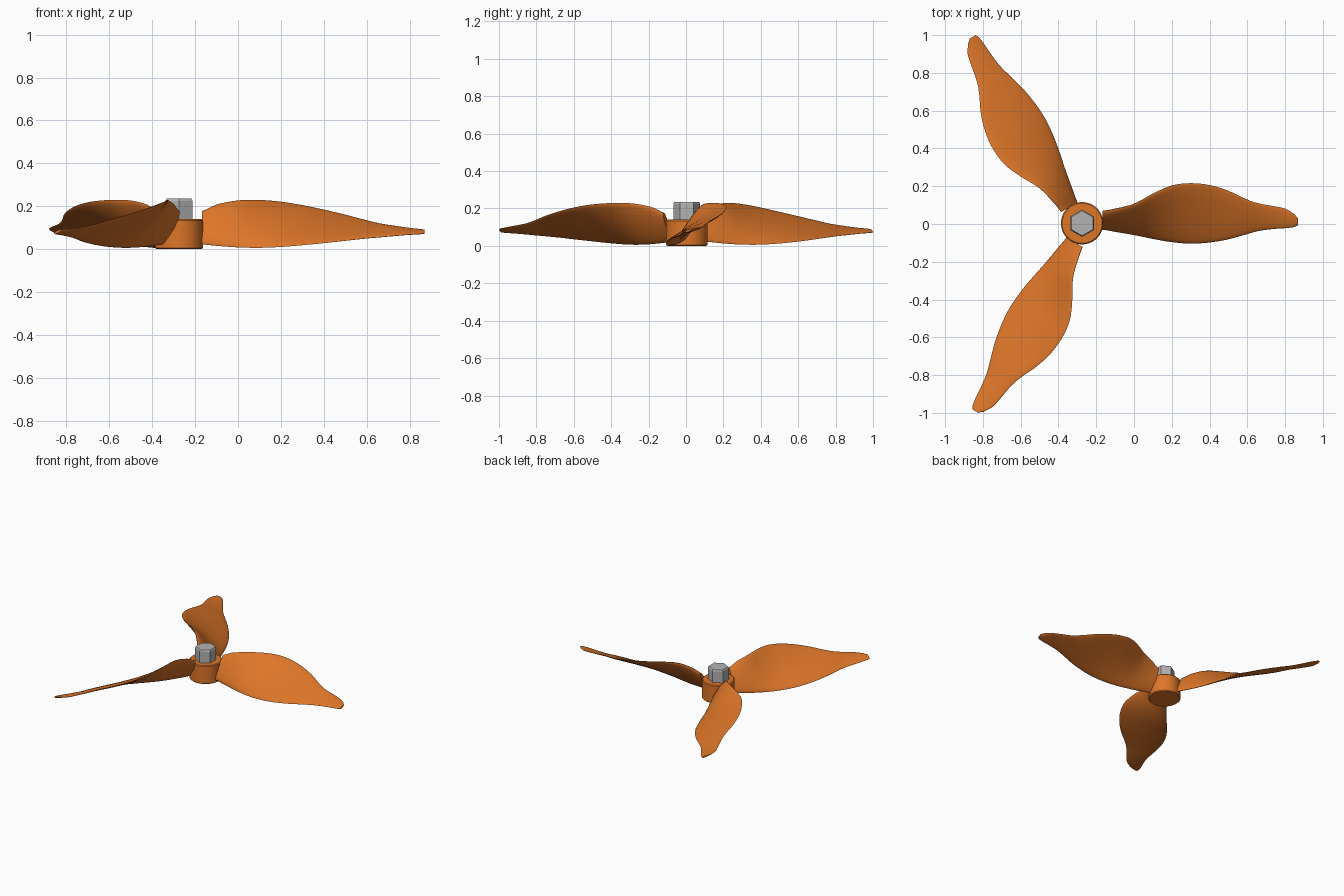
import bpy, bmesh, math
from mathutils import Vector, Matrix

if "Cube" in bpy.data.objects:
    bpy.data.objects.remove(bpy.data.objects["Cube"])

CENTRE = Vector((-0.275, 0.004, 0))

def material(name, col):
    m = bpy.data.materials.new(name)
    m.diffuse_color = (*col, 1)
    m.use_nodes = True
    m.node_tree.nodes["Principled BSDF"].inputs["Base Color"].default_value = m.diffuse_color
    return m

orange = material("orange", (0.72, 0.18, 0.022))
steel = material("steel", (0.45, 0.45, 0.45))

def finish(bm, name, mat, angle):
    bmesh.ops.recalc_face_normals(bm, faces=bm.faces)
    me = bpy.data.meshes.new(name)
    bm.to_mesh(me)
    bm.free()
    ob = bpy.data.objects.new(name, me)
    bpy.context.collection.objects.link(ob)
    me.materials.append(mat)
    if angle:
        bpy.ops.object.select_all(action='DESELECT')
        bpy.context.view_layer.objects.active = ob
        ob.select_set(True)
        bpy.ops.object.shade_smooth_by_angle(angle=math.radians(angle))
    return ob

def loft(bm, rings):
    vs = [[bm.verts.new(p) for p in r] for r in rings]
    for a, b in zip(vs, vs[1:]):
        for i in range(len(a)):
            j = (i + 1) % len(a)
            bm.faces.new((a[i], a[j], b[j], b[i]))
    bm.faces.new(vs[0])
    bm.faces.new(vs[-1][::-1])

def stack(name, profile, sides, mat, angle, phase=0.0):
    bm = bmesh.new()
    loft(bm, [[CENTRE + Vector((r * math.cos(phase + math.tau * i / sides),
                                r * math.sin(phase + math.tau * i / sides), z))
               for i in range(sides)] for r, z in profile])
    return finish(bm, name, mat, angle)

# hub with eased rims, hexagonal nut with chamfered top
stack("hub", [(0.106, 0), (0.112, 0.006), (0.112, 0.134), (0.106, 0.14)], 64, orange, 35)
stack("nut", [(0.072, 0.135), (0.072, 0.225), (0.066, 0.235)], 6, steel, 0, math.pi / 6)

# blade stations: radius, low edge y, low edge z, high edge y, high edge z, thickness
STATIONS = [
    (0.107, -0.032, 0.022, 0.064, 0.178, 0.036),
    (0.175, -0.044, 0.015, 0.076, 0.208, 0.036),
    (0.275, -0.062, 0.008, 0.103, 0.227, 0.034),
    (0.375, -0.083, 0.006, 0.157, 0.229, 0.032),
    (0.475, -0.100, 0.010, 0.200, 0.221, 0.030),
    (0.575, -0.108, 0.018, 0.212, 0.205, 0.028),
    (0.675, -0.102, 0.028, 0.202, 0.184, 0.025),
    (0.775, -0.085, 0.039, 0.172, 0.160, 0.022),
    (0.875, -0.058, 0.050, 0.126, 0.134, 0.020),
    (0.940, -0.040, 0.056, 0.104, 0.118, 0.018),
    (1.020, -0.030, 0.063, 0.090, 0.106, 0.016),
    (1.080, -0.026, 0.068, 0.076, 0.097, 0.015),
    (1.125, -0.020, 0.071, 0.048, 0.092, 0.014),
    (1.144, -0.010, 0.073, 0.026, 0.089, 0.012),
]

def smooth_stations(rows, steps=4):
    out = []
    n = len(rows)
    for k in range(n - 1):
        p0, p1, p2, p3 = (rows[min(max(k + d, 0), n - 1)] for d in (-1, 0, 1, 2))
        for s in range(steps):
            t = s / steps
            row = [0.5 * (2 * b + (c - a) * t + (2 * a - 5 * b + 4 * c - d) * t * t
                          + (3 * b - a - 3 * c + d) * t ** 3)
                   for a, b, c, d in zip(p0, p1, p2, p3)]
            row[0] = p1[0] + (p2[0] - p1[0]) * t
            out.append(row)
    out.append(rows[-1])
    return out

def section(row, n=24):
    r, y0, z0, y1, z1, t = row
    low, high = Vector((r, y0, z0)), Vector((r, y1, z1))
    normal = Vector((0, z0 - z1, y1 - y0)).normalized()
    pts = []
    for i in range(n):
        a = math.tau * i / n
        pts.append(low.lerp(high, (1 - math.cos(a)) / 2) + normal * (math.sin(a) * t / 2))
    return pts

# three twisted blades around the hub
for k in range(3):
    bm = bmesh.new()
    loft(bm, [section(row) for row in smooth_stations(STATIONS)])
    bm.transform(Matrix.Translation(CENTRE) @ Matrix.Rotation(k * math.tau / 3, 4, 'Z'))
    finish(bm, f"blade_{k + 1}", orange, 45)
